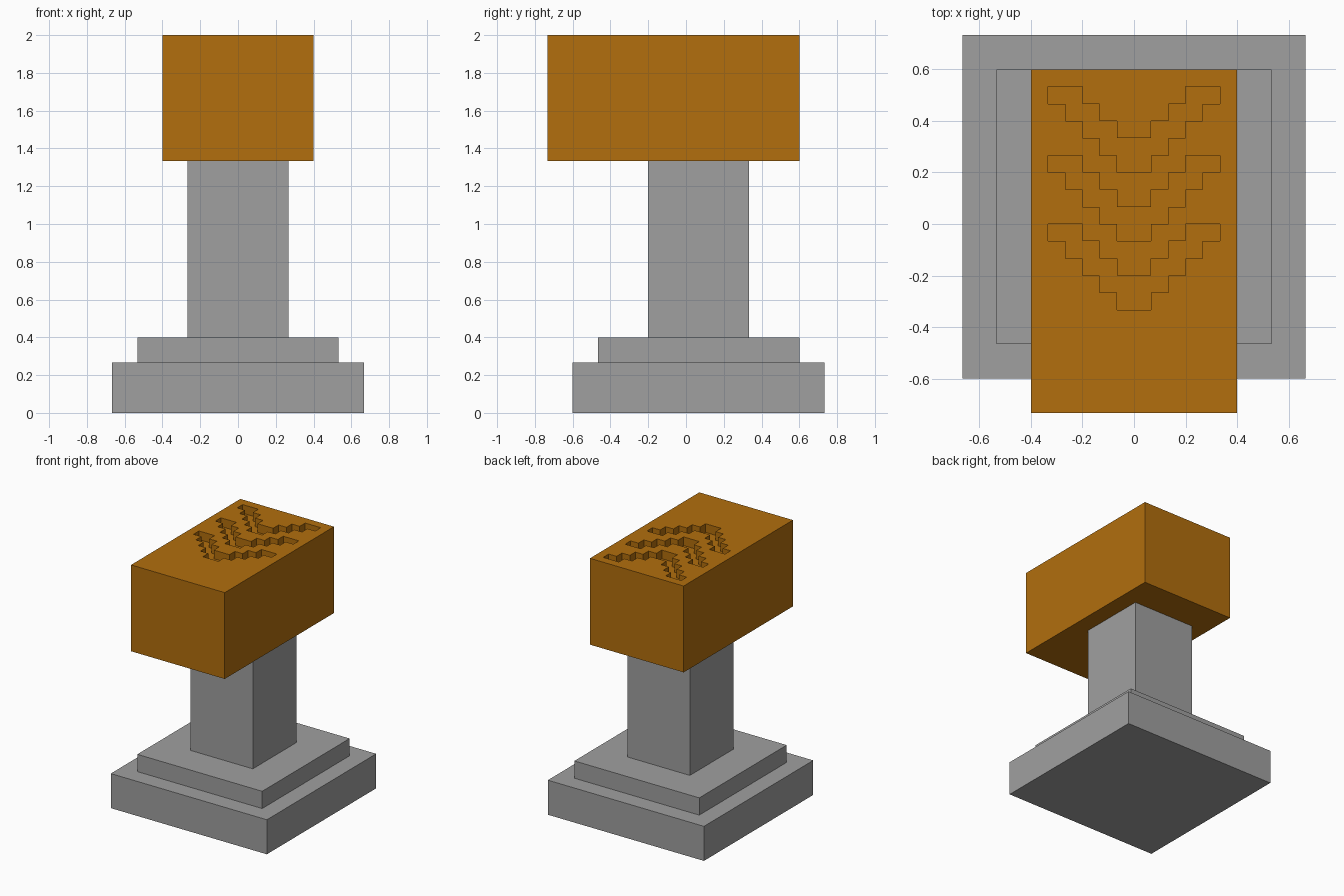
import bpy
import bmesh

if "Cube" in bpy.data.objects:
    bpy.data.objects.remove(bpy.data.objects["Cube"])

U = 2 / 30  # the model sits on a grid of 30 units in height


def material(name, rgb):
    m = bpy.data.materials.new(name)
    m.diffuse_color = (*rgb, 1)
    m.use_nodes = True
    m.node_tree.nodes["Principled BSDF"].inputs["Base Color"].default_value = m.diffuse_color
    return m


stone = material("grey stone", (0.35, 0.35, 0.35))
amber = material("amber orange", (0.445, 0.156, 0.004))


def make_object(name, bm, mat):
    bmesh.ops.recalc_face_normals(bm, faces=bm.faces)
    mesh = bpy.data.meshes.new(name)
    bm.to_mesh(mesh)
    bm.free()
    mesh.materials.append(mat)
    ob = bpy.data.objects.new(name, mesh)
    bpy.context.collection.objects.link(ob)
    return ob


def prism(bm, outline, z0, z1):
    """Extrude an (x, y) outline, all in grid units."""
    face = bm.faces.new([bm.verts.new((x * U, y * U, z0 * U)) for x, y in outline])
    top = bmesh.ops.extrude_face_region(bm, geom=[face])["geom"]
    verts = [g for g in top if isinstance(g, bmesh.types.BMVert)]
    bmesh.ops.translate(bm, verts=verts, vec=(0, 0, (z1 - z0) * U))


def block(name, half_x, y0, y1, z0, z1, mat):
    bm = bmesh.new()
    prism(bm, [(-half_x, y0), (half_x, y0), (half_x, y1), (-half_x, y1)], z0, z1)
    return make_object(name, bm, mat)


# Stepped base, column and head
block("base_plinth", 10, -9, 11, 0, 4, stone)
block("base_step", 8, -7, 9, 4, 6, stone)
block("column", 4, -3, 5, 6, 20, stone)
head = block("head", 6, -11, 9, 20, 30, amber)

# Three stepped chevron grooves cut into the top of the head
lower = [(1, 3), (1, 4), (2, 4), (2, 5), (3, 5), (3, 6), (4, 6), (4, 7), (5, 7)]
upper = [(5, 8), (3, 8), (3, 7), (2, 7), (2, 6), (1, 6), (1, 5)]
half = lower + upper
bm = bmesh.new()
for shift in (0, -4, -8):
    right = [(x, y + shift) for x, y in half]
    prism(bm, right + [(-x, y) for x, y in reversed(right)], 29, 31)
cutter = make_object("groove_cutter", bm, amber)
cutter.hide_render = True

cut = head.modifiers.new("chevron grooves", "BOOLEAN")
cut.operation = "DIFFERENCE"
cut.solver = "EXACT"
cut.object = cutter
bpy.context.view_layer.objects.active = head
bpy.ops.object.modifier_apply(modifier=cut.name)
bpy.data.objects.remove(cutter)
